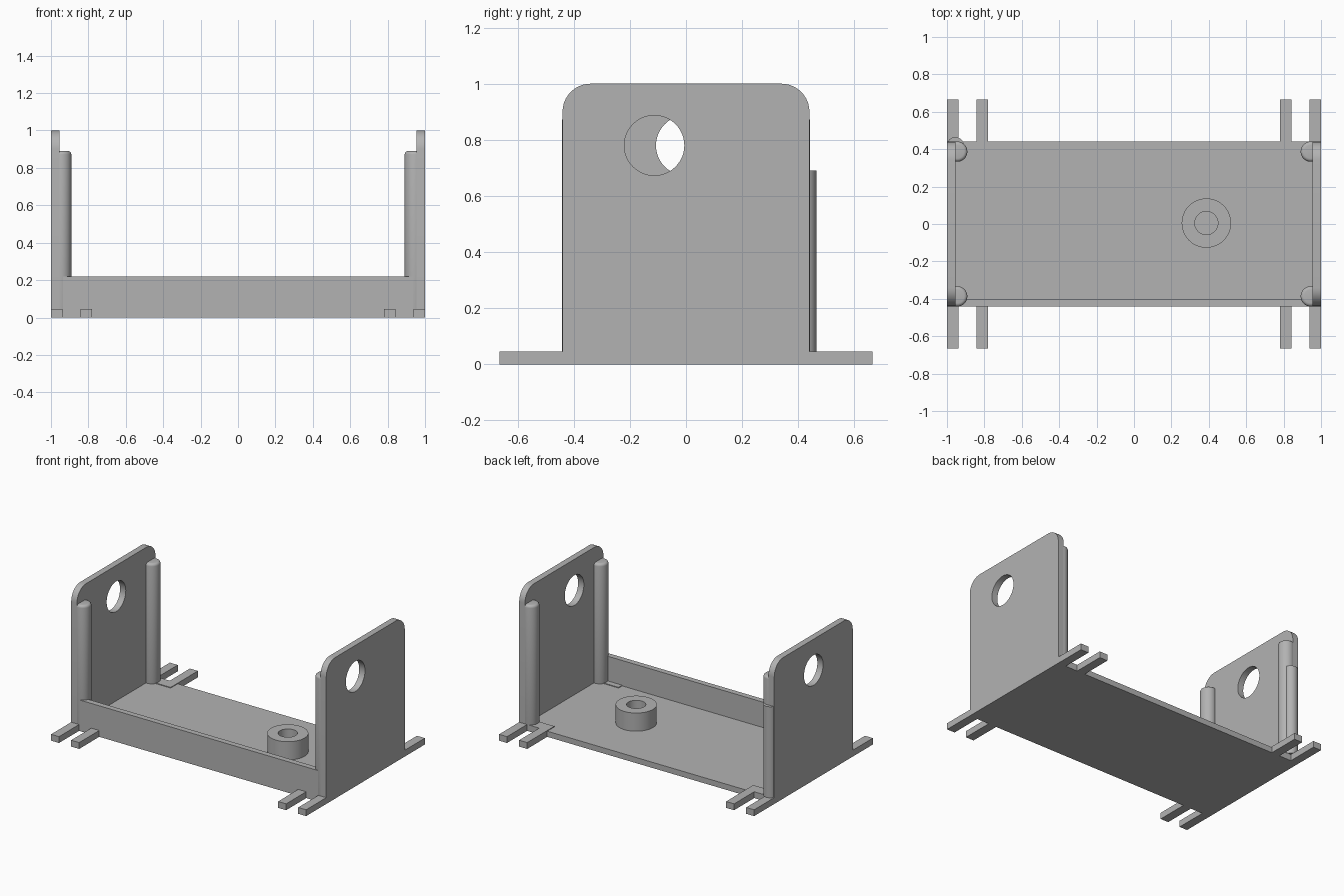
import bpy, math
from mathutils import Matrix, Vector

cube = bpy.data.objects.get("Cube")
if cube:
    bpy.data.objects.remove(cube, do_unlink=True)

# One flat grey plastic
GREY = (0.45, 0.45, 0.45, 1)
grey = bpy.data.materials.new("grey_plastic")
grey.use_nodes = True
grey.diffuse_color = GREY
grey.node_tree.nodes["Principled BSDF"].inputs["Base Color"].default_value = GREY


def finish(obj, name):
    obj.name = name
    obj.data.materials.clear()
    obj.data.materials.append(grey)
    bpy.ops.object.shade_smooth_by_angle(angle=math.radians(35))
    return obj


def box(name, low, high):
    low, high = Vector(low), Vector(high)
    bpy.ops.mesh.primitive_cube_add(size=1, location=(low + high) / 2)
    obj = bpy.context.object
    obj.scale = high - low
    bpy.ops.object.transform_apply(location=False, rotation=False, scale=True)
    return finish(obj, name)


def rod(name, x, y, radius, bottom, top, rounding=0):
    bpy.ops.mesh.primitive_cylinder_add(vertices=40, radius=radius, depth=top - bottom,
                                        location=(x, y, (bottom + top) / 2))
    obj = bpy.context.object
    if rounding:
        bevel = obj.modifiers.new("rounded_ends", 'BEVEL')
        bevel.width = rounding
        bevel.segments = 4
        bpy.ops.object.modifier_apply(modifier=bevel.name)
    return finish(obj, name)


def arc(cx, cy, r, start, end, steps):
    angles = [math.radians(start + (end - start) * i / steps) for i in range(steps + 1)]
    return [(cx + r * math.cos(a), cy + r * math.sin(a)) for a in angles]


def circle(cx, cy, r):
    return arc(cx, cy, r, 0, 360, 48)[:-1]


def slab(name, outlines, thickness, matrix):
    """Extrude an outline with holes, centred on the matrix plane."""
    curve = bpy.data.curves.new(name, 'CURVE')
    curve.dimensions = '2D'
    curve.fill_mode = 'BOTH'
    curve.extrude = thickness / 2
    for points in outlines:
        spline = curve.splines.new('POLY')
        spline.points.add(len(points) - 1)
        for p, (a, b) in zip(spline.points, points):
            p.co = (a, b, 0, 1)
        spline.use_cyclic_u = True
    obj = bpy.data.objects.new(name, curve)
    bpy.context.collection.objects.link(obj)
    obj.matrix_world = matrix
    bpy.ops.object.select_all(action='DESELECT')
    obj.select_set(True)
    bpy.context.view_layer.objects.active = obj
    bpy.ops.object.convert(target='MESH')
    return finish(bpy.context.object, name)


DEPTH = 0.44     # half depth of the tray
WALL = 0.045     # side wall thickness
FLOOR = 0.04
TAB = 0.045

# Tray floor and low front wall
box("floor", (-1, -DEPTH, 0), (1, DEPTH, FLOOR))
box("front_wall", (-1, -DEPTH, 0), (1, -DEPTH + 0.04, 0.22))

# Tall side walls with rounded top corners and a round hole
R = 0.1
outline = ([(-DEPTH, 0), (DEPTH, 0)] + arc(DEPTH - R, 1 - R, R, 0, 90, 10)
           + arc(R - DEPTH, 1 - R, R, 90, 180, 10))
upright = Matrix(((0, 0, 1, 0), (1, 0, 0, 0), (0, 1, 0, 0), (0, 0, 0, 1)))
for side, sx, hole_y in (("left", 1, -0.113), ("right", -1, 0)):
    place = Matrix.Translation((sx * (1 - WALL / 2), 0, 0)) @ upright
    slab(side + "_wall", [outline, circle(hole_y, 0.78, 0.107)], WALL, place)

    # Corner posts and mounting tabs at front and back
    for end, sy in (("front", -1), ("back", 1)):
        label = side + "_" + end
        rod(label + "_post", sx * 0.945, sy * 0.387, 0.054, 0.01, 0.89, 0.018)
        for part, inner, outer in (("outer", 0.938, 1), ("inner", 0.78, 0.843)):
            xs = sorted((sx * inner, sx * outer))
            ys = sorted((sy * 0.4, sy * 0.665))
            box(label + "_" + part + "_tab", (xs[0], ys[0], 0), (xs[1], ys[1], TAB))
        xs = sorted((sx * 0.78, sx))
        ys = sorted((sy * 0.36, sy * DEPTH))
        box(label + "_tab_root", (xs[0], ys[0], 0), (xs[1], ys[1], TAB))

# Extra rib behind the right wall
rod("back_rib", -0.955, 0.42, 0.045, TAB, 0.69)

# Ring boss on the floor
slab("floor_boss", [circle(0, 0, 0.132), circle(0, 0, 0.062)], 0.13,
     Matrix.Translation((0.387, 0.005, FLOOR + 0.064)))
